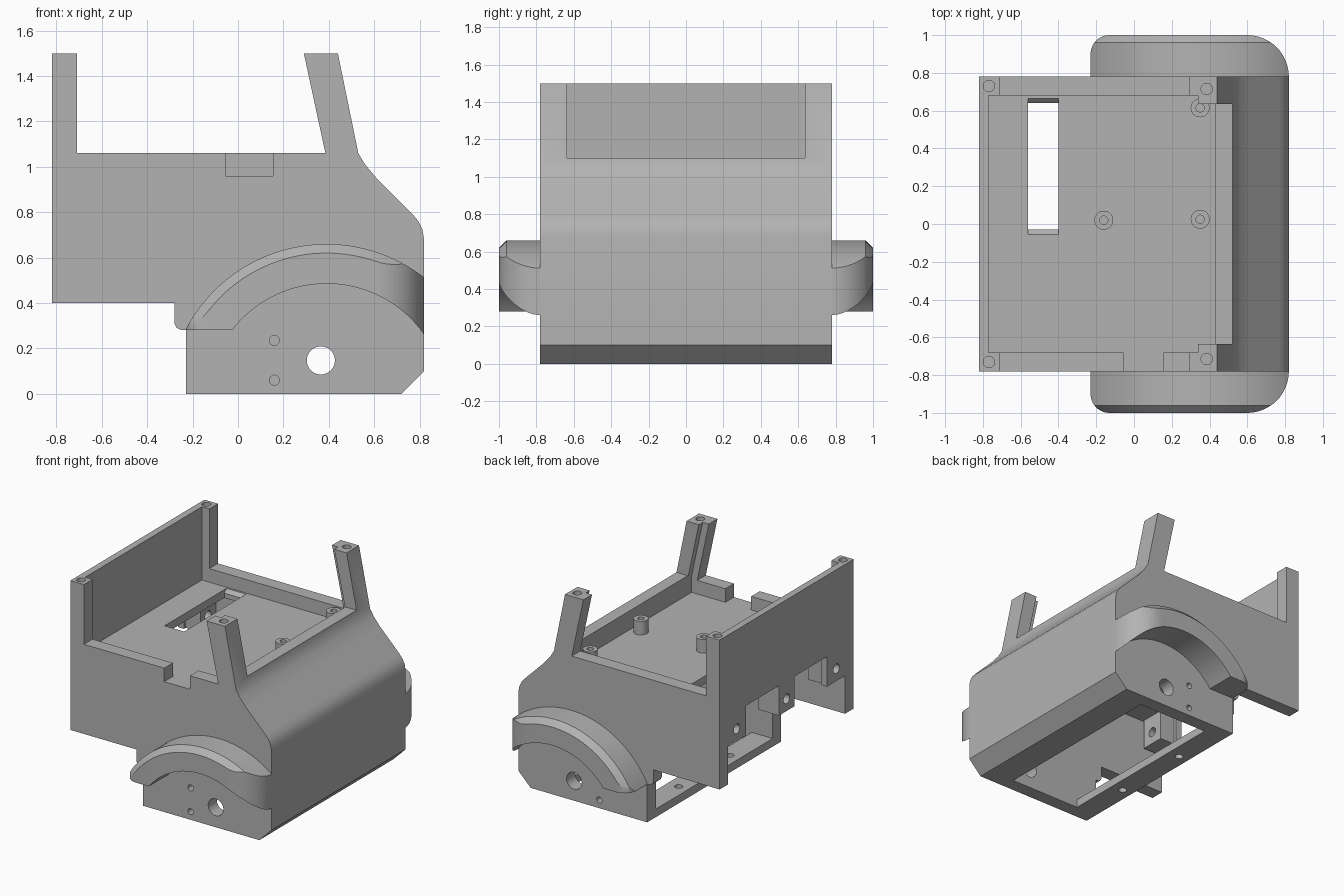
import bpy, bmesh, math
from mathutils import Matrix, Vector

if "Cube" in bpy.data.objects:
    bpy.data.objects.remove(bpy.data.objects["Cube"])

grey = bpy.data.materials.new("plain_grey")
grey.use_nodes = True
GREY = (0.45, 0.45, 0.45, 1)
grey.diffuse_color = GREY
grey.node_tree.nodes["Principled BSDF"].inputs["Base Color"].default_value = GREY


def add_object(name, bm):
    bmesh.ops.recalc_face_normals(bm, faces=bm.faces)
    mesh = bpy.data.meshes.new(name)
    bm.to_mesh(mesh)
    bm.free()
    mesh.materials.append(grey)
    ob = bpy.data.objects.new(name, mesh)
    bpy.context.collection.objects.link(ob)
    return ob


def loft(name, rings):
    """Closed solid through rings of equal point count."""
    bm = bmesh.new()
    loops = [[bm.verts.new(p) for p in ring] for ring in rings]
    n = len(loops[0])
    for a, b in zip(loops, loops[1:]):
        for i in range(n):
            bm.faces.new((a[i], a[(i + 1) % n], b[(i + 1) % n], b[i]))
    bm.faces.new(loops[0])
    bm.faces.new(loops[-1])
    return add_object(name, bm)


def side_prism(name, pts, y0, y1):
    return loft(name, [[(x, y, z) for x, z in pts] for y in (y0, y1)])


def box(name, x0, x1, y0, y1, z0, z1):
    return side_prism(name, [(x0, z0), (x1, z0), (x1, z1), (x0, z1)], y0, y1)


def rod(name, centre, radius, length, axis="z"):
    bm = bmesh.new()
    direction = {"x": Vector((1, 0, 0)), "y": Vector((0, 1, 0)), "z": Vector((0, 0, 1))}[axis]
    turn = direction.to_track_quat("Z", "Y").to_matrix().to_4x4()
    bmesh.ops.create_cone(bm, cap_ends=True, segments=32, radius1=radius, radius2=radius,
                          depth=length, matrix=Matrix.Translation(centre) @ turn)
    return add_object(name, bm)


def combine(target, tool, operation="DIFFERENCE"):
    mod = target.modifiers.new("cut", "BOOLEAN")
    mod.operation, mod.object, mod.solver = operation, tool, "EXACT"
    bpy.context.view_layer.objects.active = target
    bpy.ops.object.modifier_apply(modifier=mod.name)
    bpy.data.objects.remove(tool)


def smooth(ob):
    bpy.ops.object.select_all(action="DESELECT")
    ob.select_set(True)
    bpy.context.view_layer.objects.active = ob
    bpy.ops.object.shade_smooth_by_angle(angle=math.radians(25))


# Main shell from its side outline
outline = [(-.82, .4), (-.82, 1.5), (-.71, 1.5), (-.71, 1.06), (.385, 1.06), (.29, 1.5),
           (.44, 1.5), (.53, 1.06), (.56, 1.01), (.61, .95), (.77, .79), (.795, .76),
           (.812, .725), (.82, .68), (.82, .1), (.72, 0), (-.23, 0), (-.23, .28),
           (-.25, .28), (-.27, .29), (-.28, .31), (-.28, .4)]
shell = side_prism("body_shell", outline, -.78, .78)

# Upper bay, leaving corner posts and a low end panel
combine(shell, side_prism("bay", [(-.77, .96), (.43, .96), (.43, 1.1), (.9, 1.1),
                                  (.9, 2), (-.77, 2)], -.635, .635))
combine(shell, side_prism("bay_sides", [(-.77, .96), (.43, .96), (.43, 1.083), (.34, 1.5),
                                        (.34, 2), (-.77, 2)], -.68, .68))

# Lower chamber and its bottom opening
combine(shell, side_prism("chamber", [(-.77, .06), (-.77, .9), (.52, .9), (.72, .7),
                                      (.72, .12), (.66, .06)], -.68, .68))
combine(shell, box("bottom_opening", -.06, .51, -.68, .68, -.2, .2))

# Floor slot flared at the top, and wall notch
combine(shell, loft("slot", [[(-.56 - f, -.03 - g, z), (-.40 + f, -.03 - g, z),
                              (-.40 + f, .64 + g, z), (-.56 - f, .64 + g, z)]
                             for z, f, g in ((.85, 0, 0), (.935, 0, 0), (.97, 0, .035))]))
combine(shell, box("notch", -.055, .155, -.9, -.6, .96, 1.2))

# Tall end wall: mounting tabs separated by cutouts
combine(shell, box("end_cut", -.9, -.7, -.68, .68, .2, .68))
for s in (-1, 1):
    y = s * .28
    combine(shell, box("tab_gap", -.9, -.7, y - .19, y + .19, .2, .9))
for y in (-.58, 0, .58):
    combine(shell, box("tab", -.8, -.65, y - .09, y + .09, .68, .93), "UNION")
    combine(shell, rod("tab_hole", (-.75, y, .77), .035, .4, "x"))

# Holes in the side walls, posts and bottom bar
combine(shell, rod("axle_hole", (.365, 0, .147), .062, 2, "y"))
for s in (-1, 1):
    for z in (.06, .235):
        combine(shell, rod("side_hole", (.16, s * .78, z), .022, .12, "y"))
    combine(shell, rod("rear_post_hole", (-.768, s * .73, 1.5), .03, .2))
    combine(shell, rod("front_post_hole", (.385, s * .715, 1.5), .03, .2))
    combine(shell, rod("bar_hole", (-.15, s * .3, .03), .028, .2))
smooth(shell)

# Wheel arches: chamfered arc bands clipped to a rounded plan
CX, CZ, INNER = .39, -.04, .525


def arc(radius, steps=40):
    start = math.pi - math.asin((.28 - CZ) / radius)
    end = math.radians(20)
    angles = [start + (end - start) * i / steps for i in range(steps + 1)]
    return [(CX + radius * math.cos(a), CZ + radius * math.sin(a)) for a in angles]


def corner(cx, cy, r, first):
    return [(cx + r * math.cos(math.radians(first - 90 * i / 12)),
             cy + r * math.sin(math.radians(first - 90 * i / 12))) for i in range(13)]


plan = [(-.23, .7)] + corner(-.13, .9, .1, 180) + corner(.6, .78, .22, 90) + [(.82, .7)]
for s, label in ((1, "back"), (-1, "front")):
    rings = []
    for y, radius in ((.77, .70), (.96, .70), (1.0, .66)):
        band = arc(radius) + arc(INNER)[::-1]
        rings.append([(x, s * y, z) for x, z in band])
    arch = loft(label + "_wheel_arch", rings)
    clip = loft("clip", [[(x, s * y, z) for x, y in plan] for z in (0, 1)])
    combine(arch, clip, "INTERSECT")
    smooth(arch)

# Hollow standoffs on the bay floor
for i, (x, y) in enumerate(((-.16, .02), (.35, .025), (.35, .615))):
    post = rod("standoff_%d" % (i + 1), (x, y, 1.0), .05, .12)
    combine(post, rod("bore", (x, y, 1.05), .022, .14))
    smooth(post)
